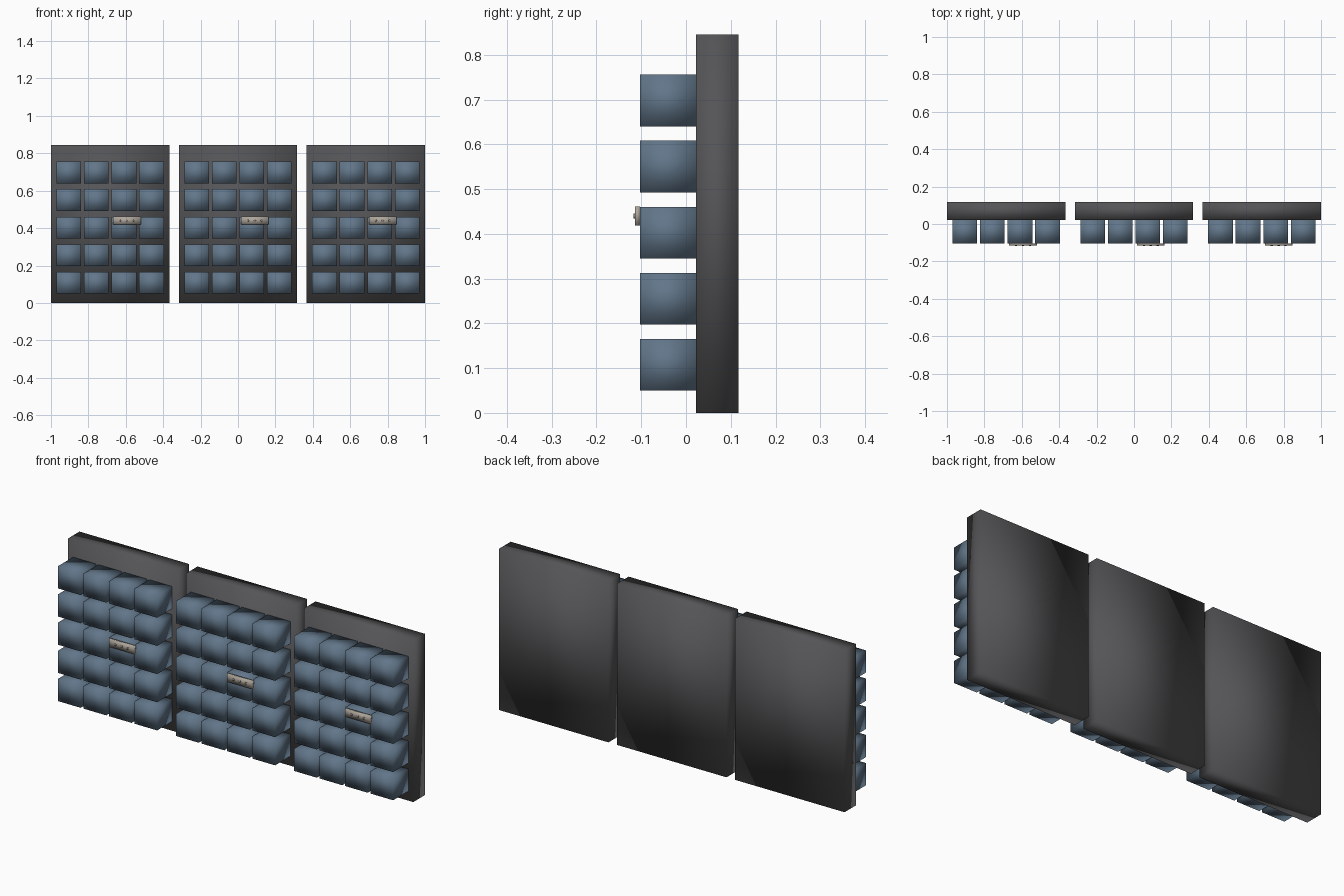
import bpy
import math

if "Cube" in bpy.data.objects:
    bpy.data.objects.remove(bpy.data.objects["Cube"])


def material(name, color):
    m = bpy.data.materials.new(name)
    m.diffuse_color = (*color, 1)
    m.use_nodes = True
    m.node_tree.nodes["Principled BSDF"].inputs["Base Color"].default_value = m.diffuse_color
    return m


DARK = material("dark_grey", (0.09, 0.09, 0.095))
BLUE = material("slate_blue", (0.12, 0.18, 0.25))
METAL = material("warm_metal", (0.42, 0.38, 0.33))
STUD = material("stud_metal", (0.25, 0.22, 0.19))


def finish(name, mat):
    ob = bpy.context.object
    ob.name = name
    ob.data.materials.append(mat)
    bpy.ops.object.shade_smooth()
    return ob


def box(name, x, y, z, mat):
    """Soft-shaded box from (min, max) ranges."""
    bpy.ops.mesh.primitive_cube_add(size=1, location=[sum(r) / 2 for r in (x, y, z)])
    bpy.context.object.scale = [r[1] - r[0] for r in (x, y, z)]
    bpy.ops.object.transform_apply(location=False, rotation=False, scale=True)
    return finish(name, mat)


def span(center, size):
    return (center - size / 2, center + size / 2)


PITCH = 0.1475
for p in range(3):
    cx = (p - 1) * 0.6835

    # Backing panel
    box(f"panel_{p}", span(cx, 0.633), (0.022, 0.117), (0, 0.845), DARK)

    # Grid of pouches, four columns by five rows
    for row in range(5):
        for col in range(4):
            box(f"pouch_{p}_{row}_{col}", span(cx + (col - 1.5) * PITCH, 0.132),
                (-0.103, 0.022), span(0.1075 + row * PITCH, 0.116), BLUE)

    # Small plate with three studs
    px = cx + 0.09
    box(f"plate_{p}", span(px, 0.148), (-0.114, -0.103), span(0.44, 0.042), METAL)
    for i in (-1, 0, 1):
        bpy.ops.mesh.primitive_cylinder_add(
            vertices=12, radius=0.006, depth=0.006,
            location=(px + i * 0.037, -0.114, 0.44), rotation=(math.pi / 2, 0, 0))
        finish(f"stud_{p}_{i + 1}", STUD)
